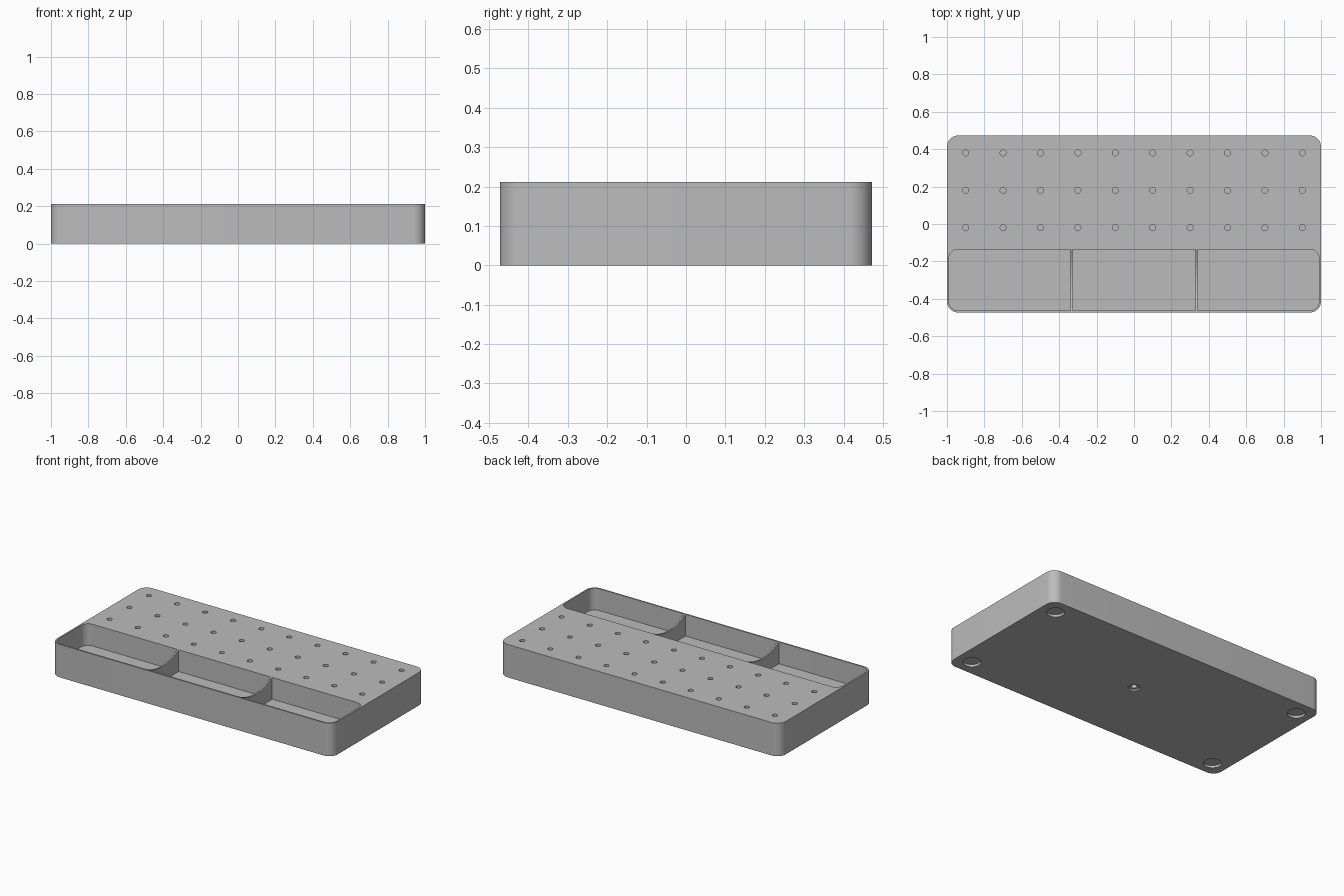
import bpy, bmesh, math

if "Cube" in bpy.data.objects:
    bpy.data.objects.remove(bpy.data.objects["Cube"], do_unlink=True)

HALF_X, HALF_Y, HEIGHT = 1.0, 0.473, 0.212
WALL, DEPTH = 0.01, 0.14
POCKET_BACK = -0.135
POCKET_FRONT = -HALF_Y + WALL

grey = bpy.data.materials.new("plain_grey")
grey.use_nodes = True
grey.diffuse_color = (0.5, 0.5, 0.5, 1)
grey.node_tree.nodes["Principled BSDF"].inputs["Base Color"].default_value = (0.5, 0.5, 0.5, 1)


def add_prism(bm, points, offset):
    """Extrude a closed 3D outline along an offset vector."""
    face = bm.faces.new([bm.verts.new(p) for p in points])
    top = bmesh.ops.extrude_face_region(bm, geom=[face])["geom"]
    verts = [v for v in top if isinstance(v, bmesh.types.BMVert)]
    bmesh.ops.translate(bm, verts=verts, vec=offset)


def rounded_rect(x0, x1, y0, y1, r, z, steps=12):
    corners = [(x1 - r, y1 - r), (x0 + r, y1 - r), (x0 + r, y0 + r), (x1 - r, y0 + r)]
    points = []
    for k, (cx, cy) in enumerate(corners):
        for i in range(steps + 1):
            a = math.pi / 2 * (k + i / steps)
            points.append((cx + r * math.cos(a), cy + r * math.sin(a), z))
    return points


def circle(x, y, r, z, steps=32):
    angles = [2 * math.pi * i / steps for i in range(steps)]
    return [(x + r * math.cos(a), y + r * math.sin(a), z) for a in angles]


def make_object(name, prisms):
    bm = bmesh.new()
    for points, offset in prisms:
        add_prism(bm, points, offset)
    bmesh.ops.recalc_face_normals(bm, faces=bm.faces)
    mesh = bpy.data.meshes.new(name)
    bm.to_mesh(mesh)
    bm.free()
    mesh.materials.append(grey)
    obj = bpy.data.objects.new(name, mesh)
    bpy.context.collection.objects.link(obj)
    return obj


def select_only(obj):
    bpy.ops.object.select_all(action='DESELECT')
    obj.select_set(True)
    bpy.context.view_layer.objects.active = obj


def cut(target, prisms):
    cutter = make_object("cutter", prisms)
    cutter.hide_render = True
    select_only(target)
    mod = target.modifiers.new("cut", 'BOOLEAN')
    mod.operation = 'DIFFERENCE'
    mod.solver = 'EXACT'
    mod.object = cutter
    bpy.ops.object.modifier_apply(modifier=mod.name)
    bpy.data.objects.remove(cutter, do_unlink=True)


# Tray body with rounded corners
body = make_object("tray_body", [
    (rounded_rect(-HALF_X, HALF_X, -HALF_Y, HALF_Y, 0.06, 0), (0, 0, HEIGHT))])

# Front pocket and the grid of holes in the deck
top_cuts = [(rounded_rect(-HALF_X + WALL, HALF_X - WALL, POCKET_FRONT, POCKET_BACK,
                          0.05, HEIGHT - DEPTH), (0, 0, DEPTH + 0.1))]
for row in range(3):
    for col in range(10):
        top_cuts.append((circle(-0.9 + 0.2 * col, -0.02 + 0.2 * row, 0.016, HEIGHT - DEPTH),
                         (0, 0, DEPTH + 0.1)))
cut(body, top_cuts)

# Shallow foot recesses and a stepped centre hole underneath
feet = [(circle(sx * 0.9, sy * (HALF_Y - 0.1), 0.052, -0.1), (0, 0, 0.115))
        for sx in (-1, 1) for sy in (-1, 1)]
cut(body, feet + [(circle(0, 0, 0.034, -0.1), (0, 0, 0.11))])
cut(body, [(circle(0, 0, 0.018, -0.1), (0, 0, 0.13))])

select_only(body)
bpy.ops.object.shade_smooth_by_angle(angle=math.radians(30))

# Thin dividers with a scooped top edge
for side, x in (("right", -1 / 3), ("left", 1 / 3)):
    steps, sag = 20, 0.045
    left = x - WALL / 2
    outline = [(left, POCKET_FRONT, HEIGHT - DEPTH), (left, POCKET_BACK, HEIGHT - DEPTH)]
    for i in range(steps + 1):
        t = i / steps
        y = POCKET_BACK + (POCKET_FRONT - POCKET_BACK) * t
        outline.append((left, y, HEIGHT - 4 * sag * t * (1 - t)))
    divider = make_object(side + "_divider", [(outline, (WALL, 0, 0))])
    select_only(divider)
    bpy.ops.object.shade_smooth_by_angle(angle=math.radians(30))
